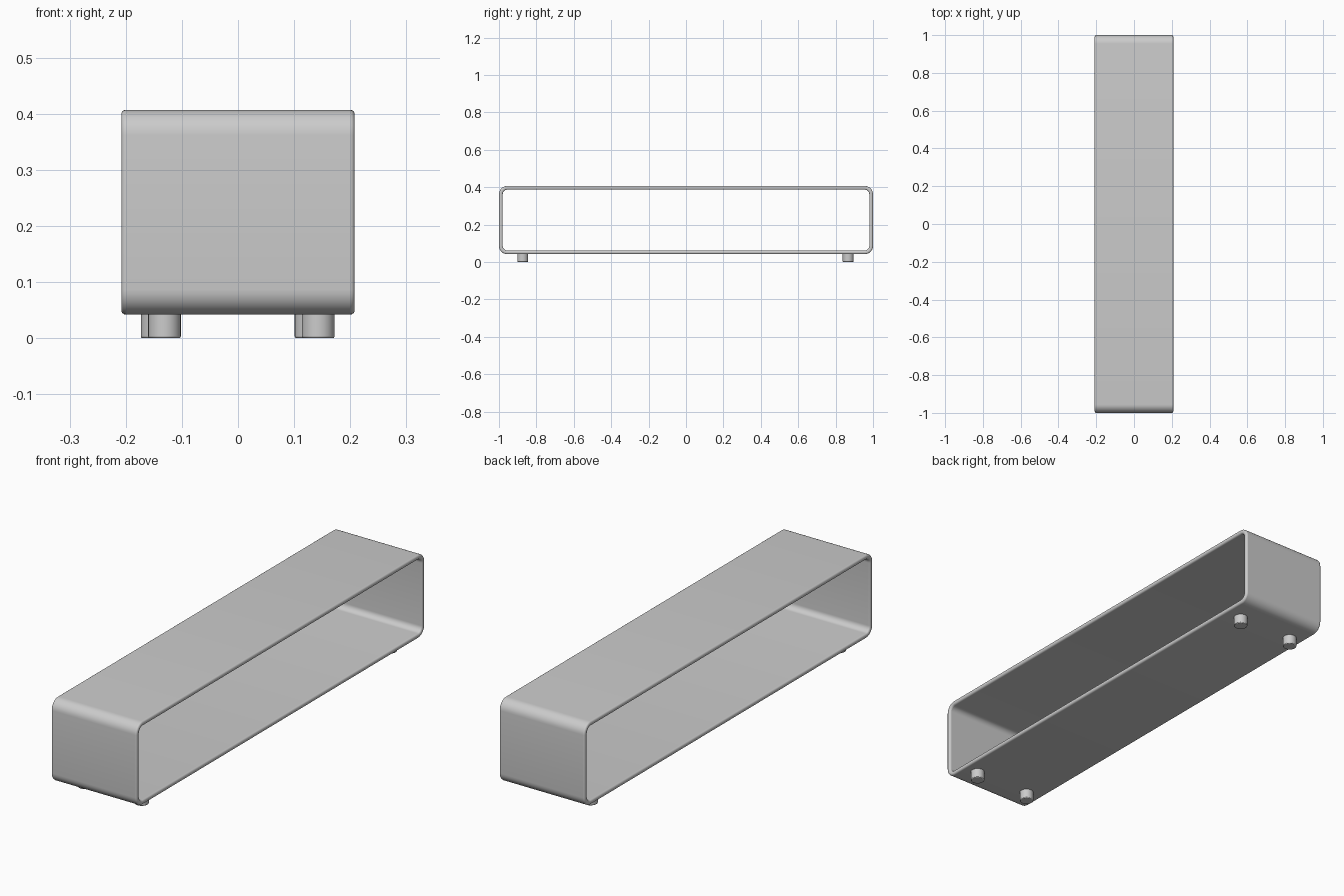
import bpy
import math

cube = bpy.data.objects.get("Cube")
if cube:
    bpy.data.objects.remove(cube, do_unlink=True)

grey = bpy.data.materials.new("plain grey")
grey.use_nodes = True
COLOUR = (0.6, 0.6, 0.6, 1)
grey.diffuse_color = COLOUR
grey.node_tree.nodes["Principled BSDF"].inputs["Base Color"].default_value = COLOUR

HALF_WIDTH, BOTTOM, TOP = 0.208, 0.042, 0.407
WALL, RADIUS, STEPS = 0.02, 0.045, 8


def rounded_rectangle(inset):
    """Loop of (y, z) points, moved inwards by inset."""
    r = RADIUS - inset
    y, mid, z = 1 - RADIUS, (TOP + BOTTOM) / 2, (TOP - BOTTOM) / 2 - RADIUS
    points = []
    for corner, (sy, sz) in enumerate([(1, 1), (-1, 1), (-1, -1), (1, -1)]):
        for i in range(STEPS + 1):
            a = math.pi / 2 * (corner + i / STEPS)
            points.append((sy * y + r * math.cos(a), mid + sz * z + r * math.sin(a)))
    return points


def finish(obj, bevel, segments):
    obj.data.materials.clear()
    obj.data.materials.append(grey)
    mod = obj.modifiers.new("soft edges", 'BEVEL')
    mod.width, mod.segments = bevel, segments
    mod.limit_method, mod.angle_limit = 'ANGLE', math.radians(50)
    bpy.ops.object.select_all(action='DESELECT')
    obj.select_set(True)
    bpy.context.view_layer.objects.active = obj
    bpy.ops.object.shade_smooth_by_angle(angle=math.radians(40))


# Open shelf frame: four profile loops joined into a closed tube
loops = [(0, -1), (0, 1), (WALL, 1), (WALL, -1)]
verts = [(side * HALF_WIDTH, y, z)
         for inset, side in loops for y, z in rounded_rectangle(inset)]
n = len(verts) // 4
faces = []
for k in range(4):
    a, b = k * n, (k + 1) % 4 * n
    for i in range(n):
        j = (i + 1) % n
        faces.append((a + i, a + j, b + j, b + i))
mesh = bpy.data.meshes.new("shelf_frame")
mesh.from_pydata(verts, [], faces)
frame = bpy.data.objects.new("shelf_frame", mesh)
bpy.context.collection.objects.link(frame)
finish(frame, 0.008, 4)

# Four short round feet
feet = {"front_right_foot": (-0.131, -0.873), "front_left_foot": (0.143, -0.873),
        "back_right_foot": (-0.144, 0.867), "back_left_foot": (0.130, 0.867)}
height = BOTTOM + 0.01
for name, (x, y) in feet.items():
    bpy.ops.mesh.primitive_cylinder_add(vertices=32, radius=0.029, depth=height,
                                        location=(x, y, height / 2))
    foot = bpy.context.object
    foot.name = name
    finish(foot, 0.003, 2)
